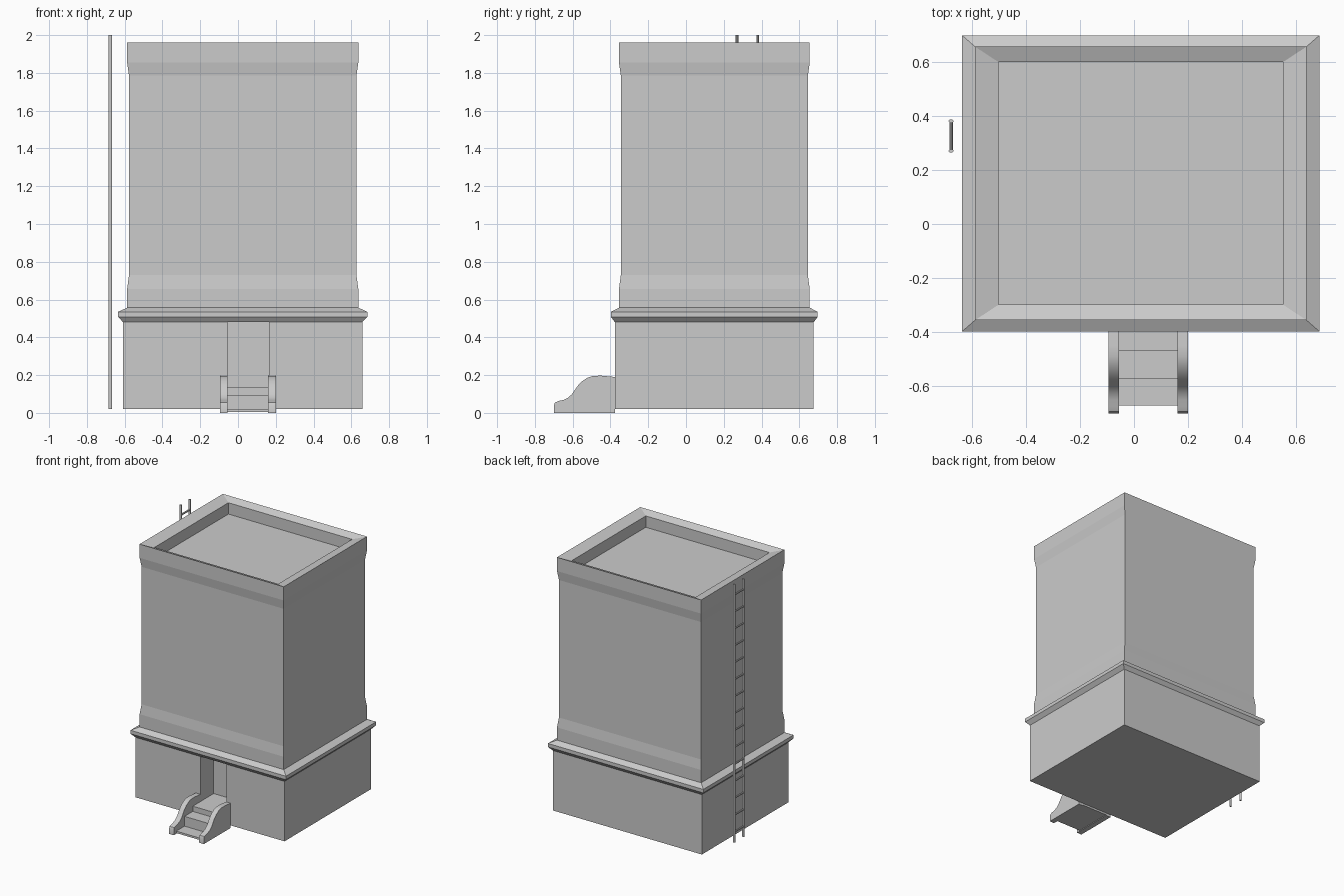
import bpy, bmesh
from mathutils import Vector

if "Cube" in bpy.data.objects:
    bpy.data.objects.remove(bpy.data.objects["Cube"])

CX, CY = 0.025, 0.15      # centre of the building footprint


def finish(name, bm):
    bmesh.ops.recalc_face_normals(bm, faces=bm.faces)
    me = bpy.data.meshes.new(name)
    bm.to_mesh(me)
    bm.free()
    ob = bpy.data.objects.new(name, me)
    bpy.context.collection.objects.link(ob)
    return ob


def loft(name, rings):
    """Stack rectangles (half x, half y, z) and cap both ends."""
    bm = bmesh.new()
    loops = [[bm.verts.new((CX + sx * hx, CY + sy * hy, z))
              for sx, sy in ((-1, -1), (1, -1), (1, 1), (-1, 1))]
             for hx, hy, z in rings]
    for a, b in zip(loops, loops[1:]):
        for i in range(4):
            j = (i + 1) % 4
            bm.faces.new((a[i], a[j], b[j], b[i]))
    bm.faces.new(loops[0])
    bm.faces.new(loops[-1])
    return finish(name, bm)


def prism(name, points, offset):
    """Extrude a closed outline along an offset."""
    bm = bmesh.new()
    face = bm.faces.new([bm.verts.new(p) for p in points])
    ext = bmesh.ops.extrude_face_region(bm, geom=[face], use_keep_orig=True)
    verts = [v for v in ext["geom"] if isinstance(v, bmesh.types.BMVert)]
    bmesh.ops.translate(bm, verts=verts, vec=offset)
    return finish(name, bm)


def rod(name, a, b, radius, squash=1.0):
    """Round bar between two points."""
    a, b = Vector(a), Vector(b)
    bpy.ops.mesh.primitive_cylinder_add(vertices=10, radius=radius, depth=(b - a).length,
                                        location=(a + b) / 2)
    ob = bpy.context.object
    ob.name = name
    ob.rotation_euler = (b - a).to_track_quat('Z', 'Y').to_euler()
    ob.scale = (1, squash, 1)
    bpy.ops.object.shade_smooth_by_angle()
    return ob


# Plinth with a door recess cut into its front outline
x0, x1, y0, y1 = CX - 0.633, CX + 0.633, CY - 0.526, CY + 0.526
d0, d1, depth = -0.055, 0.165, 0.16
outline = [(x0, y0), (d0, y0), (d0, y0 + depth), (d1, y0 + depth),
           (d1, y0), (x1, y0), (x1, y1), (x0, y1)]
prism("plinth", [(x, y, 0.02) for x, y in outline], (0, 0, 0.46))

# Projecting cornice between plinth and tower
loft("cornice", [(0.633, 0.526, 0.48), (0.66, 0.547, 0.508),
                 (0.66, 0.547, 0.535), (0.612, 0.505, 0.557)])

# Tower with flared foot and head, sloping rim and sunken roof
loft("tower", [(0.612, 0.505, 0.555), (0.612, 0.505, 0.655), (0.602, 0.495, 0.73),
               (0.602, 0.495, 1.785), (0.612, 0.505, 1.855), (0.612, 0.505, 1.96),
               (0.525, 0.448, 1.937), (0.525, 0.448, 1.85)])

# Entrance steps, running back into the door recess
back = y0 + depth
steps = [(-0.67, 0.005), (-0.67, 0.02), (-0.57, 0.02), (-0.57, 0.095), (-0.47, 0.095),
         (-0.47, 0.135), (back, 0.135), (back, 0.02), (y0, 0.02), (y0, 0.005)]
prism("entrance_steps", [(d0, y, z) for y, z in steps], (d1 - d0, 0, 0))

# Curved side walls of the steps
curve = [(-0.70, 0), (-0.70, 0.04), (-0.693, 0.055), (-0.675, 0.063), (-0.65, 0.068),
         (-0.625, 0.08), (-0.605, 0.098), (-0.59, 0.12), (-0.572, 0.145), (-0.55, 0.168),
         (-0.52, 0.187), (-0.49, 0.196), (-0.45, 0.197), (y0, 0.19), (y0, 0)]
for side, x in (("left", -0.095), ("right", 0.16)):
    wall = prism("step_wall_" + side, [(x, y, z) for y, z in curve], (0.04, 0, 0))
    bpy.ops.object.select_all(action='DESELECT')
    wall.select_set(True)
    bpy.context.view_layer.objects.active = wall
    bpy.ops.object.shade_smooth_by_angle()

# Ladder on the left side
LX, RAILS = -0.676, (0.27, 0.38)
for name, y in zip(("front", "back"), RAILS):
    rod("ladder_rail_" + name, (LX, y, 0.02), (LX, y, 2.0), 0.009, 0.75)
for i in range(15):
    z = 0.1 + 0.13 * i
    rod(f"ladder_rung_{i + 1}", (LX, RAILS[0], z), (LX, RAILS[1], z), 0.007)
